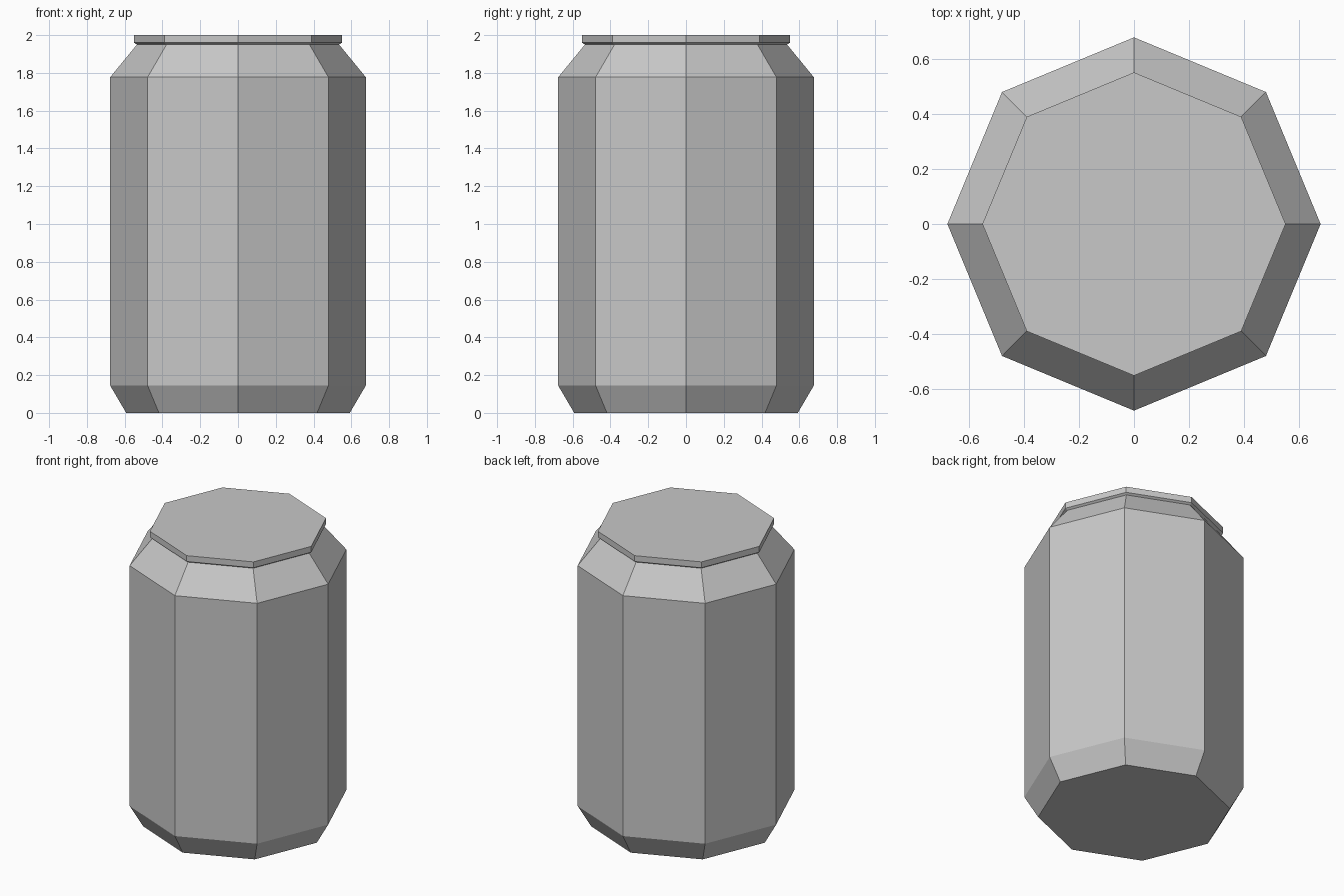
import bpy
import bmesh
from math import cos, sin, pi

cube = bpy.data.objects.get("Cube")
if cube:
    bpy.data.objects.remove(cube, do_unlink=True)

SIDES = 8

metal = bpy.data.materials.new("light_grey_metal")
metal.use_nodes = True
colour = (0.58, 0.58, 0.58, 1)
metal.diffuse_color = colour
metal.node_tree.nodes["Principled BSDF"].inputs["Base Color"].default_value = colour


def turned_part(name, profile):
    """Turn a (radius, height) profile into a closed, flat-shaded prism."""
    bm = bmesh.new()
    rings = [[bm.verts.new((r * cos(2 * pi * i / SIDES), r * sin(2 * pi * i / SIDES), z))
              for i in range(SIDES)] for r, z in profile]
    for low, high in zip(rings, rings[1:]):
        for i in range(SIDES):
            j = (i + 1) % SIDES
            bm.faces.new((low[i], low[j], high[j], high[i]))
    bm.faces.new(rings[0][::-1])
    bm.faces.new(rings[-1])
    mesh = bpy.data.meshes.new(name)
    bm.to_mesh(mesh)
    bm.free()
    mesh.materials.append(metal)
    obj = bpy.data.objects.new(name, mesh)
    bpy.context.collection.objects.link(obj)
    return obj


# Can body: tapered foot, straight wall, sloping shoulder, and the
# slightly overhanging lid rim, as one continuous shell
turned_part("can_body", [(0.592, 0), (0.677, 0.145), (0.677, 1.777), (0.535, 1.95),
                         (0.55, 1.96), (0.55, 2.0)])
